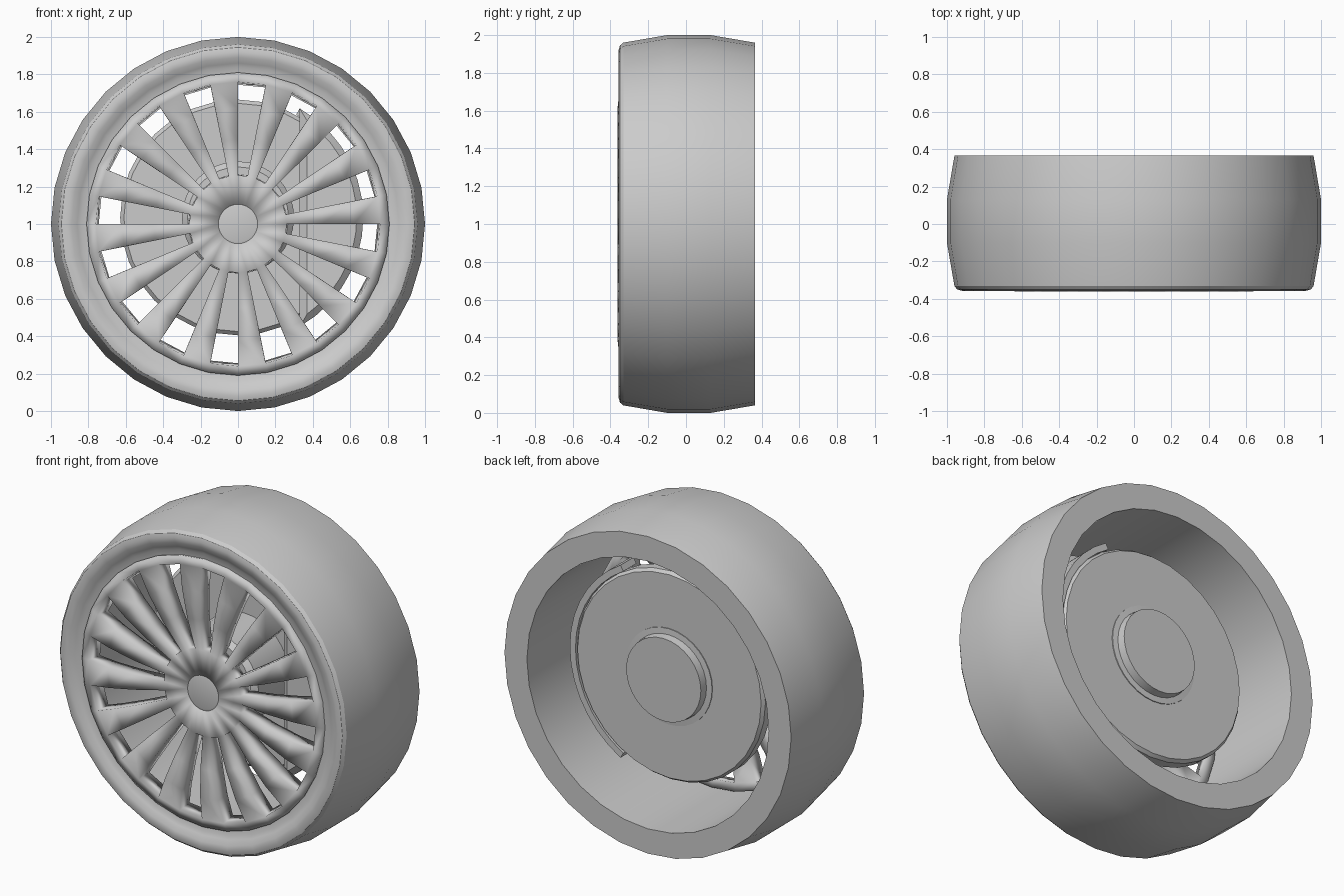
import bpy, bmesh
from math import cos, sin, pi, acos

if "Cube" in bpy.data.objects:
    bpy.data.objects.remove(bpy.data.objects["Cube"])

SEG = 32
DISC_Z = 1.035   # brake parts sit slightly above the wheel axis


def finish(bm, name, recalc=True):
    if recalc:
        bmesh.ops.recalc_face_normals(bm, faces=bm.faces)
    me = bpy.data.meshes.new(name)
    bm.to_mesh(me)
    bm.free()
    ob = bpy.data.objects.new(name, me)
    bpy.context.collection.objects.link(ob)
    bpy.ops.object.select_all(action='DESELECT')
    ob.select_set(True)
    bpy.context.view_layer.objects.active = ob
    bpy.ops.object.shade_smooth_by_angle(angle=0.52)
    return ob


def ring(bm, r, y, cz):
    return [bm.verts.new((r * cos(2 * pi * i / SEG), y, cz + r * sin(2 * pi * i / SEG)))
            for i in range(SEG)]


def bridge(bm, a, b, skip=lambda i: False):
    n = len(a)
    for i in range(n):
        if not skip(i):
            j = (i + 1) % n
            bm.faces.new((a[i], a[j], b[j], b[i]))


def lathe(name, profile, cz=1.0, closed=False):
    """Revolve (radius, y) points about the y axis; open profiles get end caps."""
    bm = bmesh.new()
    rings = [ring(bm, r, y, cz) for r, y in profile]
    for a, b in zip(rings, rings[1:]):
        bridge(bm, a, b)
    if closed:
        bridge(bm, rings[-1], rings[0])
    else:
        bm.faces.new(rings[0])
        bm.faces.new(rings[-1])
    return finish(bm, name)


def loft(name, layers):
    """Join matching (x, z) outlines at successive y depths into a capped solid."""
    bm = bmesh.new()
    rows = [[bm.verts.new((x, y, z)) for x, z in pts] for y, pts in layers]
    for a, b in zip(rows, rows[1:]):
        bridge(bm, a, b)
    bm.faces.new(rows[0])
    bm.faces.new(rows[-1])
    return finish(bm, name)


# Tyre with rounded front bead and open back
lathe("tyre", [(0.81, 0.365), (0.96, 0.365), (1.0, 0.13), (1.0, -0.1),
               (0.96, -0.332), (0.945, -0.35), (0.92, -0.357), (0.89, -0.352),
               (0.86, -0.335), (0.84, -0.325), (0.805, -0.32)], closed=True)

# Spoked wheel face: every second sector is left open between hub and rim
bm = bmesh.new()
face_profile = [(0.105, -0.335), (0.26, -0.337), (0.45, -0.36), (0.62, -0.362),
                (0.76, -0.345), (0.81, -0.335)]
rows = [ring(bm, r, y, 1.0) for r, y in face_profile]
for k in range(len(rows) - 1):
    bridge(bm, rows[k], rows[k + 1], lambda i: k in (1, 2, 3) and i % 2 == 1)
bm.normal_update()
for f in bm.faces:
    if f.normal.y > 0:
        f.normal_flip()
wheel = finish(bm, "wheel_spokes", recalc=False)
solid = wheel.modifiers.new("thickness", 'SOLIDIFY')
solid.thickness = 0.09
solid.offset = -1

# Centre cap in the hub
lathe("centre_cap", [(0.105, -0.25), (0.105, -0.332), (0.095, -0.335)])

# Brake disc with its front hat and rear boss
lathe("brake_disc", [(0.61, 0.06), (0.63, 0.08), (0.63, 0.14), (0.615, 0.16)], DISC_Z)
lathe("disc_hat", [(0.27, -0.26), (0.30, -0.23), (0.30, 0.08)], DISC_Z)
lathe("rear_boss", [(0.29, 0.15), (0.29, 0.165), (0.255, 0.168), (0.25, 0.215)], DISC_Z)


# Brake caliper: a circle segment in front of the disc and a strip over its rim
def arc(r, x_cut, n=14):
    a = acos(x_cut / r)
    return [(r * cos(t), DISC_Z + r * sin(t))
            for t in (a * (2 * i / n - 1) for i in range(n + 1))]


loft("caliper_plate", [(-0.06, arc(0.635, 0.37)), (-0.03, arc(0.67, 0.33)),
                       (0.04, arc(0.67, 0.33))])
half = acos(0.33 / 0.67)
strip = arc(0.67, 0.33) + arc(0.632, 0.632 * cos(half))[::-1]
loft("caliper_strip", [(0.03, strip), (0.155, strip)])
